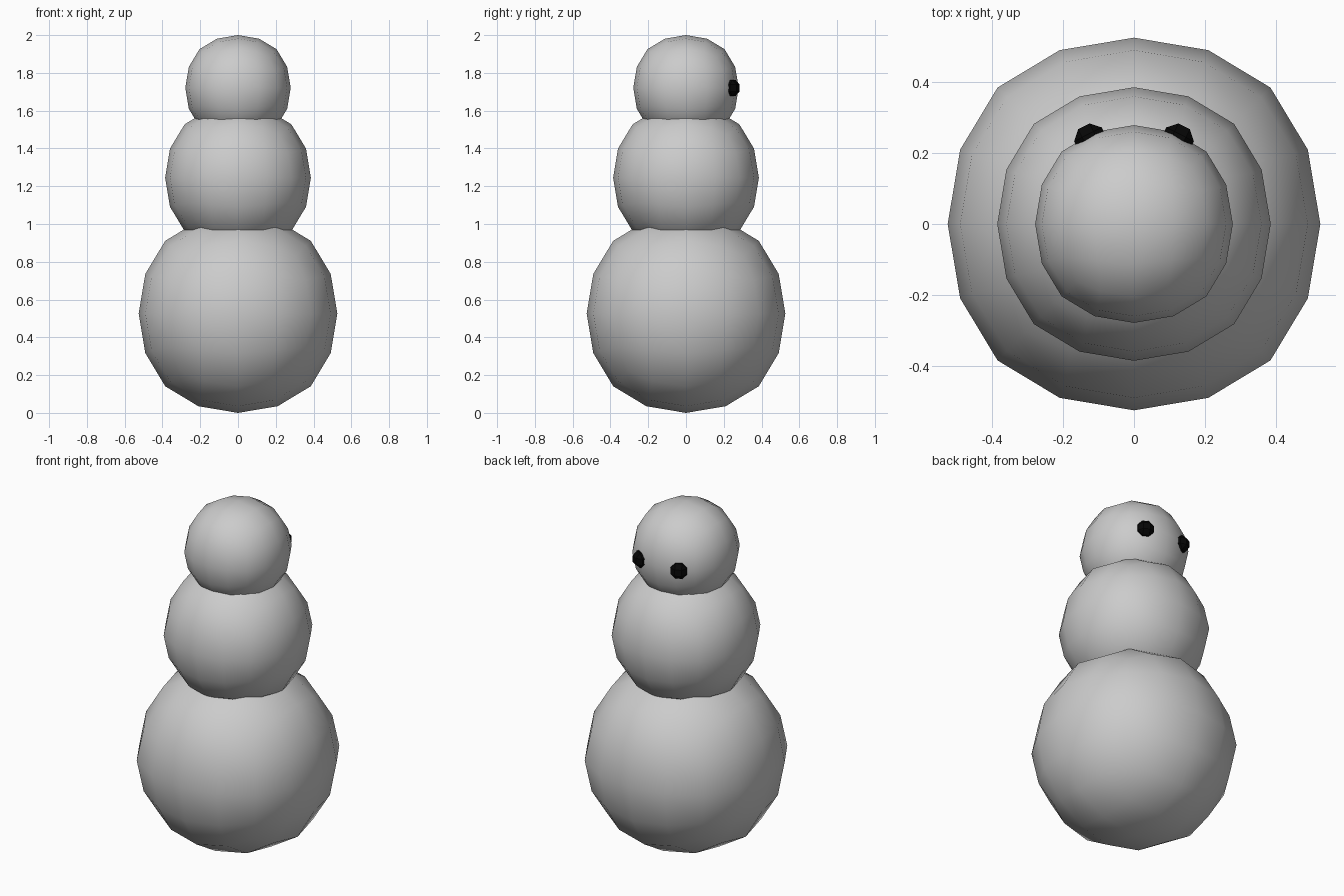
import bpy, bmesh, math
from mathutils import Matrix

if "Cube" in bpy.data.objects:
    bpy.data.objects.remove(bpy.data.objects["Cube"])


def snowball(name, radius, z):
    # Cube rounded by two subdivision levels, scaled to the wanted radius
    bpy.ops.mesh.primitive_cube_add(size=2)
    ob = bpy.context.object
    ob.name = name
    mod = ob.modifiers.new("round", 'SUBSURF')
    mod.levels = mod.render_levels = 2
    mod.use_limit_surface = False
    bpy.ops.object.modifier_apply(modifier=mod.name)
    s = radius / max(v.co.z for v in ob.data.vertices)
    ob.data.transform(Matrix.Translation((0, 0, z)) @ Matrix.Scale(s, 4))
    bpy.ops.object.shade_smooth()
    return ob


def eye(name, side, mat):
    # Bevelled cube turned to face outward from the head
    a, b = 0.018, 0.0435
    bm = bmesh.new()
    for x in (-1, 1):
        for y in (-1, 1):
            for z in (-1, 1):
                for p in ((b, a, a), (a, b, a), (a, a, b)):
                    bm.verts.new((x * p[0], y * p[1], z * p[2]))
    bmesh.ops.convex_hull(bm, input=bm.verts[:])
    bmesh.ops.dissolve_limit(bm, angle_limit=0.02, verts=bm.verts[:], edges=bm.edges[:])
    me = bpy.data.meshes.new(name)
    bm.to_mesh(me)
    bm.free()
    me.materials.append(mat)
    ob = bpy.data.objects.new(name, me)
    ob.location = (side * 0.122, 0.237, 1.72)
    ob.rotation_euler.z = -side * math.radians(27)
    bpy.context.collection.objects.link(ob)


# Three stacked balls
snowball("lower_body", 0.526, 0.526)
snowball("upper_body", 0.386, 1.245)
snowball("head", 0.279, 1.721)

# Black eyes on the +y side of the head
black = bpy.data.materials.new("black")
black.diffuse_color = (0.002, 0.002, 0.002, 1)
black.use_nodes = True
black.node_tree.nodes["Principled BSDF"].inputs["Base Color"].default_value = black.diffuse_color
eye("left_eye", -1, black)
eye("right_eye", 1, black)
